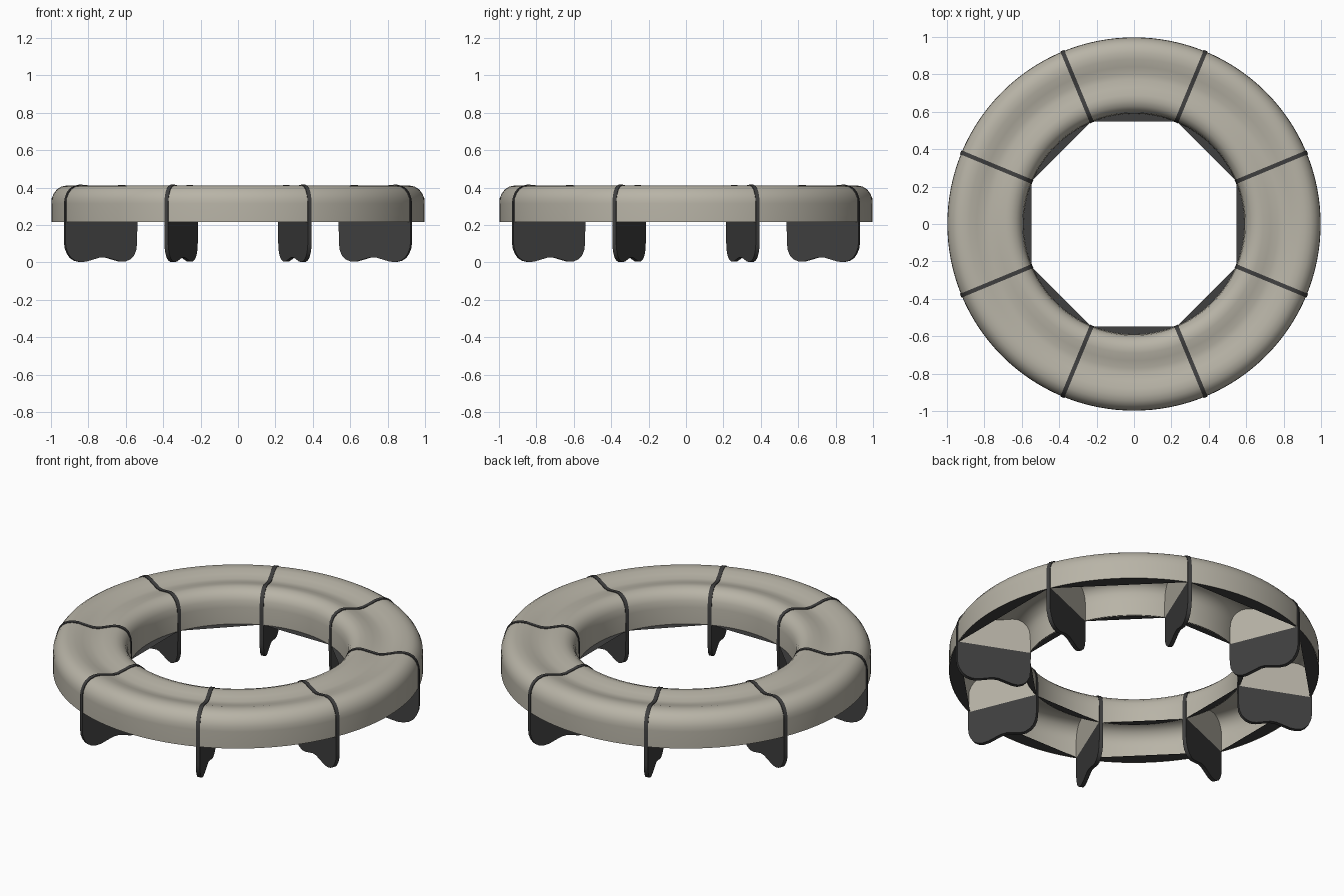
import bpy, bmesh
from math import pi, sin, cos, radians

if "Cube" in bpy.data.objects:
    bpy.data.objects.remove(bpy.data.objects["Cube"])

N = 8            # segments in the ring
MID = 0.215      # height of the shell's open lower edge
STEPS = 128      # smoothness of the ring


def material(name, rgb):
    m = bpy.data.materials.new(name)
    m.diffuse_color = (*rgb, 1)
    m.use_nodes = True
    m.node_tree.nodes["Principled BSDF"].inputs["Base Color"].default_value = m.diffuse_color
    return m


beige = material("warm_grey", (0.48, 0.455, 0.385))
dark = material("dark_grey", (0.05, 0.05, 0.05))


def finish(bm, name, mat, smooth=True):
    me = bpy.data.meshes.new(name)
    bm.to_mesh(me)
    bm.free()
    ob = bpy.data.objects.new(name, me)
    bpy.context.collection.objects.link(ob)
    me.materials.append(mat)
    if smooth:
        bpy.ops.object.select_all(action='DESELECT')
        ob.select_set(True)
        bpy.context.view_layer.objects.active = ob
        bpy.ops.object.shade_smooth_by_angle(angle=radians(35))
    return ob


def on_ring(r, side, z, a):
    """Point at radius r, shifted sideways, on the spoke at angle a."""
    return (r * cos(a) - side * sin(a), r * sin(a) + side * cos(a), z)


# Cushion cross-section (radius, height above MID), outer wall to inner wall
half = [(1.0, 0), (1.0, 0.10), (0.996, 0.128), (0.985, 0.154), (0.968, 0.176),
        (0.945, 0.190), (0.915, 0.197), (0.88, 0.195), (0.84, 0.184),
        (0.80, 0.174), (0.77, 0.174), (0.73, 0.184), (0.69, 0.194),
        (0.66, 0.195), (0.63, 0.184), (0.609, 0.165), (0.596, 0.138),
        (0.591, 0.10), (0.59, 0)]
angles = [radians(22.5) + i * 2 * pi / N for i in range(N)]

# Ring shell, open underneath
bm = bmesh.new()
rows = [[bm.verts.new(on_ring(r if r < 0.999 else 0.998, 0, MID + h, 2 * pi * i / STEPS))
         for r, h in half] for i in range(STEPS)]
for i in range(STEPS):
    a, b = rows[i], rows[(i + 1) % STEPS]
    for j in range(len(half) - 1):
        bm.faces.new((a[j], b[j], b[j + 1], a[j + 1]))
bmesh.ops.recalc_face_normals(bm, faces=bm.faces)
finish(bm, "ring_shell", beige)

# Closing walls inside the shell on both sides of each divider
bm = bmesh.new()
for a in angles:
    for s in (-1, 1):
        pts = [on_ring(min(r, 0.997), s * 0.0125, MID + h * 0.995, a) for r, h in half]
        bm.faces.new([bm.verts.new(p) for p in (pts if s < 0 else pts[::-1])])
finish(bm, "segment_end_walls", beige, False)

# Divider plates: full mirrored cross-section, seam on top and leg below
SCALE = 1.08
loop = [(r, MID + h + (0.004 if h > 0.15 else 0)) for r, h in half]
loop += [(r, MID - h * SCALE) for r, h in half[-2:0:-1]]
loop = [(0.795 + (r - 0.795) * 1.014, max(z, 0)) for r, z in loop]
for k, a in enumerate(angles):
    bm = bmesh.new()
    sides = [[bm.verts.new(on_ring(r, s * 0.011, z, a)) for r, z in loop] for s in (-1, 1)]
    bm.faces.new(sides[0])
    bm.faces.new(sides[1][::-1])
    n = len(loop)
    for j in range(n):
        m = (j + 1) % n
        bm.faces.new((sides[0][j], sides[1][j], sides[1][m], sides[0][m]))
    bmesh.ops.recalc_face_normals(bm, faces=bm.faces)
    finish(bm, f"divider_leg_{k + 1}", dark)

# Flat slivers between the round lower edges and the straight chords
for name, r in (("inner_lip", 0.594), ("outer_lip", 0.996)):
    bm = bmesh.new()
    for a in angles:
        arc = [a + 2 * pi / N * t / 16 for t in range(17)]
        bm.faces.new([bm.verts.new(on_ring(r, 0, MID + 0.002, t)) for t in arc])
    finish(bm, name, dark, False)
